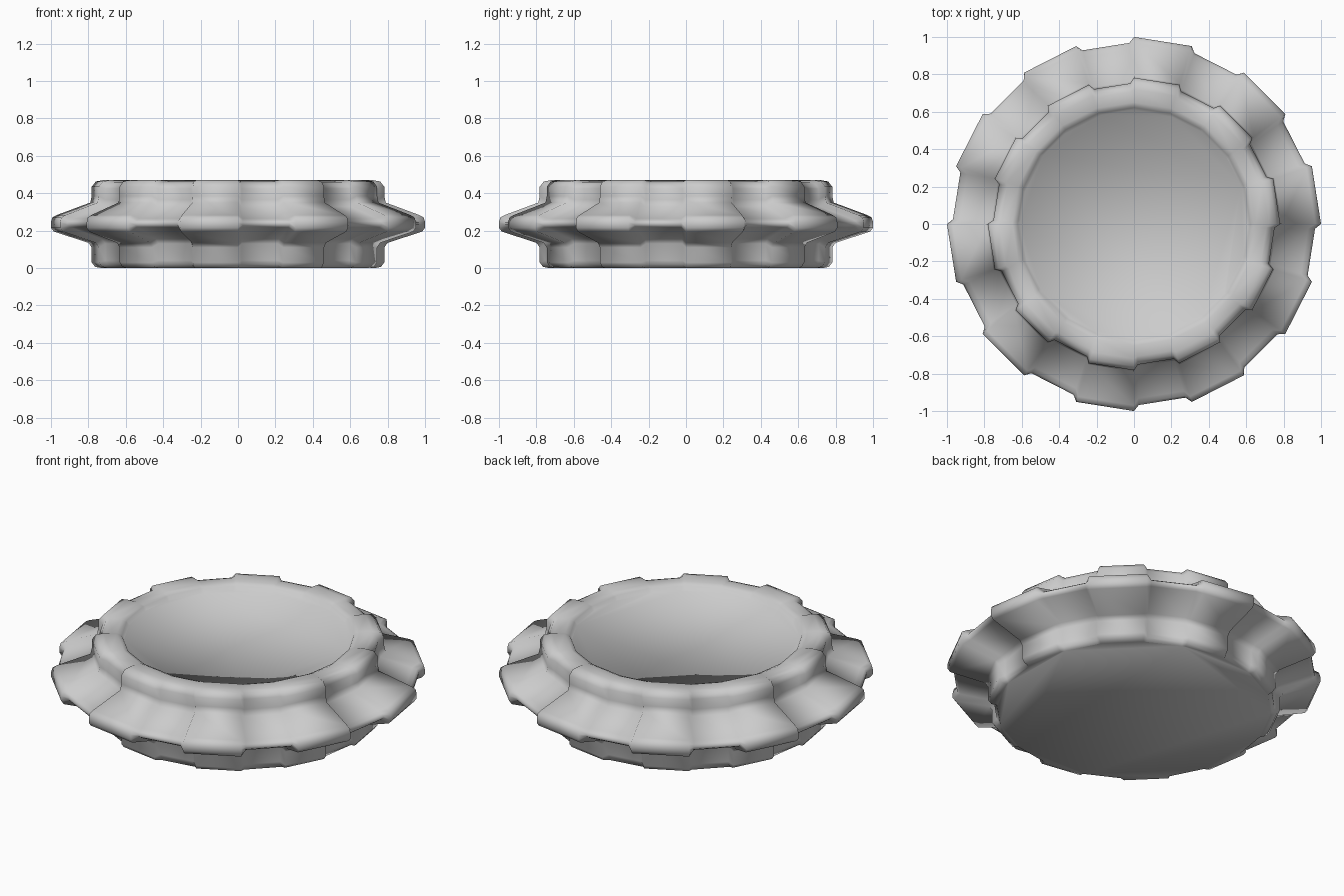
import bpy, bmesh, math
from mathutils import Vector

if "Cube" in bpy.data.objects:
    bpy.data.objects.remove(bpy.data.objects["Cube"])

SEGMENTS = 20      # alternating raised and recessed panels
STEP = 0.085       # share of a recessed panel used by each step

# Cross-sections (radius, height), from the inner disc edge outward and down
RAISED = [(0.61, 0.432), (0.622, 0.455), (0.65, 0.468), (0.72, 0.47), (0.76, 0.463),
          (0.782, 0.435), (0.782, 0.385), (0.79, 0.35), (0.97, 0.283), (0.993, 0.27),
          (1.0, 0.245), (1.0, 0.215), (0.985, 0.195), (0.80, 0.135), (0.782, 0.11),
          (0.782, 0.03), (0.765, 0.007), (0.735, 0.0)]
RECESSED = [(0.61, 0.432), (0.622, 0.453), (0.65, 0.464), (0.71, 0.461), (0.735, 0.452),
            (0.755, 0.425), (0.755, 0.365), (0.765, 0.328), (0.935, 0.265), (0.96, 0.255),
            (0.972, 0.245), (0.972, 0.23), (0.955, 0.218), (0.775, 0.155), (0.755, 0.13),
            (0.755, 0.04), (0.745, 0.02), (0.735, 0.0)]


def section(bm, profile, panel, t):
    """One cross-section placed at share t along the straight side of a panel."""
    ring = []
    for r, z in profile:
        ends = [Vector((r * math.cos(a), r * math.sin(a), z))
                for a in (math.tau * panel / SEGMENTS, math.tau * (panel + 1) / SEGMENTS)]
        ring.append(bm.verts.new(ends[0].lerp(ends[1], t)))
    return ring


bm = bmesh.new()
sections = []
for i in range(SEGMENTS):
    if i % 2 == 0:
        sections += [section(bm, RAISED, i, t) for t in (0, 1)]
    else:
        sections += [section(bm, RECESSED, i, t) for t in (STEP, 1 - STEP)]

# Rim skin between neighbouring sections
for a, b in zip(sections, sections[1:] + sections[:1]):
    for j in range(len(RAISED) - 1):
        bm.faces.new((a[j], a[j + 1], b[j + 1], b[j]))

# Flat inner disc and flat underside
bm.faces.new([s[0] for s in sections])
bm.faces.new([s[-1] for s in reversed(sections)])
bmesh.ops.recalc_face_normals(bm, faces=bm.faces)
for f in bm.faces:
    f.smooth = True

mesh = bpy.data.meshes.new("flanged_disc")
bm.to_mesh(mesh)
bm.free()
obj = bpy.data.objects.new("flanged_disc", mesh)
bpy.context.collection.objects.link(obj)
